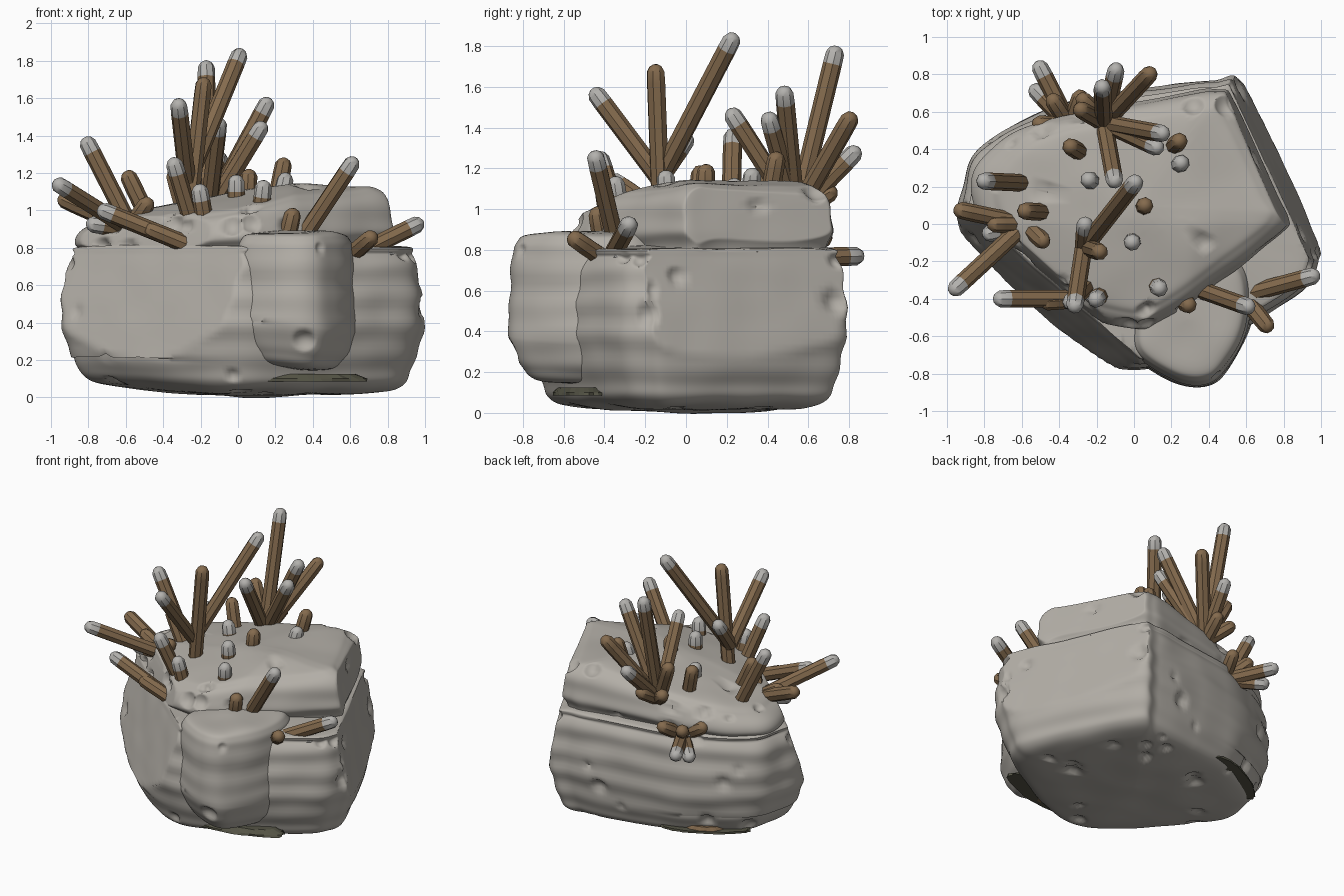
import bpy, bmesh, math, random
from mathutils import Vector, noise

random.seed(7)
if "Cube" in bpy.data.objects:
    bpy.data.objects.remove(bpy.data.objects["Cube"])


def make_material(name, rgb):
    mat = bpy.data.materials.new(name)
    mat.use_nodes = True
    mat.diffuse_color = (*rgb, 1)
    mat.node_tree.nodes["Principled BSDF"].inputs["Base Color"].default_value = (*rgb, 1)
    return mat


STONE = make_material("warm grey stone", (0.45, 0.425, 0.385))
BROWN = make_material("branch brown", (0.23, 0.145, 0.075))
TIP = make_material("pale tip grey", (0.45, 0.44, 0.42))
OLIVE = make_material("dark olive", (0.09, 0.088, 0.06))


def add_object(name, bm, mats):
    bmesh.ops.recalc_face_normals(bm, faces=bm.faces)
    mesh = bpy.data.meshes.new(name)
    bm.to_mesh(mesh)
    bm.free()
    for mat in mats:
        mesh.materials.append(mat)
    obj = bpy.data.objects.new(name, mesh)
    bpy.context.collection.objects.link(obj)
    return obj


def smooth(obj, angle):
    bpy.ops.object.select_all(action="DESELECT")
    obj.select_set(True)
    bpy.context.view_layer.objects.active = obj
    bpy.ops.object.shade_smooth_by_angle(angle=math.radians(angle))


def spline(points, count, closed):
    """Evenly stepped Catmull-Rom samples through the points."""
    n = len(points)
    pts = [Vector(p) for p in points]
    spans = n if closed else n - 1
    at = (lambda i: pts[i % n]) if closed else (lambda i: pts[max(0, min(n - 1, i))])
    out = []
    for k in range(count):
        s = k * spans / (count if closed else count - 1)
        i = min(int(s), spans - 1)
        t = s - i
        a, b, c, d = at(i - 1), at(i), at(i + 1), at(i + 2)
        out.append(0.5 * (2 * b + (c - a) * t + (2 * a - 5 * b + 4 * c - d) * t ** 2
                          + (3 * b - a - 3 * c + d) * t ** 3))
    return out


def bridge(bm, rings):
    for low, high in zip(rings, rings[1:]):
        for i in range(len(low)):
            j = (i + 1) % len(low)
            bm.faces.new((low[i], low[j], high[j], high[i]))
    bm.faces.new(rings[0])
    bm.faces.new(rings[-1])


def add_ring(bm, place, radius_x, radius_y, height, sides, rough=0):
    """One ring of vertices, put in position by the place function."""
    ring = []
    for i in range(sides):
        a = math.tau * i / sides
        r = 1 + random.uniform(-rough, rough)
        ring.append(bm.verts.new(place(Vector((math.cos(a) * radius_x * r,
                                               math.sin(a) * radius_y * r, height)))))
    return ring


# Leaning split faces of the rock: direction and distance from the centre
SPLITS = [(Vector((-0.63, -0.72, 0.28)), 0.72), (Vector((0.9, 0.41, 0.17)), 0.9)]


def make_rock(name, outline, profile, lift, ripple, pits, around, rows):
    """Loft an outline along a (scale, height) profile, then weather it."""
    ring = spline(outline, around, True)
    centre = sum(ring, Vector((0, 0))) / around
    bm = bmesh.new()
    rings = []
    for scale, z in spline(profile, rows, False):
        row = []
        for p in ring:
            q = centre + (p - centre) * max(scale, 0.01)
            row.append(bm.verts.new((q.x, q.y, z + lift(q.x, q.y, z))))
        rings.append(row)
    bridge(bm, rings)
    bmesh.ops.recalc_face_normals(bm, faces=bm.faces)
    bm.normal_update()
    # layered strata, gentle unevenness and flat split faces
    for v in bm.verts:
        side = 1 - abs(v.normal.z)
        wave = math.sin(v.co.z * 38 + noise.noise(v.co * 2)) * ripple * side
        v.co += v.normal * (wave + 0.012 * noise.noise(v.co * 4))
        for normal, limit in SPLITS:
            over = v.co.dot(normal) - limit - 0.006 * noise.noise(v.co * 5)
            flat = Vector((normal.x, normal.y, 0))
            if over > 0:
                v.co -= flat * over * 0.95 / flat.length_squared
    bm.normal_update()
    # round pits
    verts = list(bm.verts)
    for k in range(pits):
        spot = random.choice(verts[around * 8:-around * 8])
        mid, inward = spot.co.copy(), -spot.normal.copy()
        radius = random.uniform(0.03, 0.065)
        for v in verts:
            d = (v.co - mid).length / radius
            if d < 1:
                v.co += inward * radius * 0.55 * (1 - d * d)
    smooth(add_object(name, bm, [STONE]), 50)


def base_lift(x, y, z):
    return 0.05 * max(0, -x) * (z < 0.2)


def bulge_tilt(x, y, z):
    return 0.12 * (0.3 - x) * (z < 0.4)


def cap_slope(x, y, z):
    drop = 0.16 * max(0, 0.3 - x) + 0.13 * max(0, -y)
    return -drop * max(0, min(1, (z - 0.75) / 0.35))


# Rock: broad base, front bulge and sloping cap
make_rock("lower_rock",
          [(-0.92, 0.2), (-0.82, 0.42), (-0.4, 0.64), (0, 0.72), (0.42, 0.77), (0.62, 0.72),
           (0.98, 0), (0.99, -0.22), (0.85, -0.4), (0.3, -0.7),
           (-0.1, -0.77), (-0.52, -0.53), (-0.92, -0.08)],
          [(0, 0), (0.4, 0.01), (0.72, 0.03), (0.86, 0.07), (0.92, 0.17),
           (0.99, 0.4), (0.97, 0.66), (0.93, 0.76), (0.85, 0.81), (0, 0.83)],
          base_lift, 0.007, 36, 230, 84)
make_rock("front_bulge",
          [(-0.02, -0.5), (0, -0.7), (0.2, -0.84), (0.38, -0.87), (0.5, -0.78),
           (0.63, -0.5), (0.6, -0.2), (0.3, 0), (0, -0.2)],
          [(0, 0.15), (0.6, 0.17), (0.8, 0.23), (0.92, 0.3), (1, 0.42), (0.97, 0.55),
           (0.95, 0.76), (0.88, 0.84), (0.7, 0.88), (0, 0.89)],
          bulge_tilt, 0.005, 3, 110, 56)
make_rock("upper_rock",
          [(0.84, 0), (0.79, 0.17), (0.56, 0.65), (0.43, 0.72), (0.2, 0.68),
           (-0.5, 0.54), (-0.8, 0.36), (-0.86, 0.12), (-0.7, -0.17), (-0.36, -0.46),
           (0, -0.56), (0.15, -0.51), (0.5, -0.27)],
          [(0.93, 0.7), (0.95, 0.82), (1, 0.9), (0.97, 1.03),
           (0.88, 1.1), (0.7, 1.13), (0, 1.15)],
          cap_slope, 0.005, 24, 200, 64)


# Dark crust showing under the lower edge, with rusty crumbs on it
def make_crust(name, x, y, length, width, top, turn, mat):
    bm = bmesh.new()
    bridge(bm, [add_ring(bm, Vector, length * s, width * s, z, 40, 0.04)
                for z, s in ((0.085, 1), (0.1, 0.98), (top, 0.85))])
    obj = add_object(name, bm, [mat])
    obj.location = (x, y, 0)
    obj.rotation_euler.z = math.radians(turn)


make_crust("front_crust", 0.23, -0.5, 0.46, 0.15, 0.125, 6, OLIVE)
make_crust("front_rust", 0.22, -0.5, 0.16, 0.14, 0.14, 6, BROWN)
make_crust("back_crust", -0.48, 0.46, 0.3, 0.09, 0.1, 28, OLIVE)
make_crust("back_rust", -0.48, 0.46, 0.14, 0.08, 0.125, 28, BROWN)


# Branches: eight-sided rods with a domed end, some with a pale tip
def make_branch(name, start, end, pale):
    start = Vector(start)
    axis = Vector(end) - start
    turn = axis.to_track_quat("Z", "Y").to_matrix()
    place = lambda p: start + turn @ p
    radius, tip, length = 0.047, 0.09, axis.length
    bm = bmesh.new()
    rings = [add_ring(bm, place, radius * s, radius * s, length - back, 8)
             for back, s in ((length, 1), (tip, 1), (0.035, 0.96), (0.01, 0.65), (0, 0.25))]
    bridge(bm, rings)
    if pale:
        body = set(rings[0])
        for face in bm.faces:
            face.material_index = 0 if body & set(face.verts) else 1
    smooth(add_object(name, bm, [BROWN, TIP]), 35)


def make_cluster(name, root, pale_ends, plain_ends=(), stubs=0):
    """Branches from one root, with short plain stubs fanned outward."""
    root = Vector(root)
    for k, end in enumerate(pale_ends):
        make_branch(f"{name}_pale_branch_{k + 1}", root, end, True)
    for k, end in enumerate(plain_ends):
        make_branch(f"{name}_plain_branch_{k + 1}", root, end, False)
    outward = math.atan2(root.y, root.x)
    for k in range(stubs):
        a = outward + (k - (stubs - 1) / 2) * 0.9
        reach = Vector((math.cos(a), math.sin(a), 0.6)) * 0.2
        make_branch(f"{name}_stub_{k + 1}", root, root + reach, False)


make_cluster("tall", (-0.27, -0.13, 1.15),
             [(0.02, 0.24, 1.86), (-0.32, -0.46, 1.59), (-0.26, 0.02, 1.37)])
make_cluster("trunk", (-0.27, -0.12, 0.9), [], [(-0.18, -0.15, 1.71)])
make_cluster("back", (-0.16, 0.54, 0.98),
             [(-0.17, 0.74, 1.8), (0.17, 0.48, 1.6), (0.14, 0.4, 1.47),
              (-0.09, 0.85, 1.3), (-0.1, 0.21, 1.49)],
             [(0.1, 0.82, 1.47), (-0.3, 0.62, 1.3)], 2)
make_cluster("back_side", (-0.34, 0.52, 0.76), [(-0.52, 0.87, 0.77), (-0.55, 0.74, 0.71)], stubs=3)
make_cluster("left_edge", (-0.58, 0, 0.9), [(-0.98, -0.37, 1.15), (-0.81, -0.06, 0.93)],
             [(-0.96, 0.08, 1.07), (-0.47, -0.11, 1.06)], 1)
make_cluster("left_lean", (-0.6, 0.22, 0.96), [(-0.82, 0.23, 1.39)])
make_cluster("front_low", (-0.28, -0.4, 0.82), [(-0.75, -0.4, 1.01)], [(-0.5, -0.42, 0.91)])
make_cluster("front_short", (-0.23, -0.31, 0.88), [(-0.35, -0.43, 1.28)])
make_cluster("right_lean", (0.35, -0.35, 0.86), [(0.63, -0.45, 1.28)])
make_cluster("right_edge", (0.58, -0.38, 0.74), [(0.99, -0.27, 0.94), (0.84, -0.3, 0.77)],
             [(0.73, -0.57, 0.87)])


# Lone short branches leaning away from the middle of the cap
def make_lone(kind, ends, pale):
    for k, (x, y, z) in enumerate(ends):
        make_branch(f"{kind}_{k + 1}", (x * 0.8, y * 0.9, z - 0.25), (x, y, z), pale)


make_lone("pale_sprout", [(-0.21, -0.41, 1.14), (0.14, -0.35, 1.16), (-0.01, -0.1, 1.19),
                          (-0.25, 0.24, 1.15), (0.26, 0.33, 1.2)], True)
make_lone("plain_sprout", [(0.06, 0.1, 1.22), (0.25, 0.45, 1.28), (0.3, -0.44, 1.01),
                           (-0.35, 0.42, 1.22), (-0.6, 0.07, 1.21)], False)
